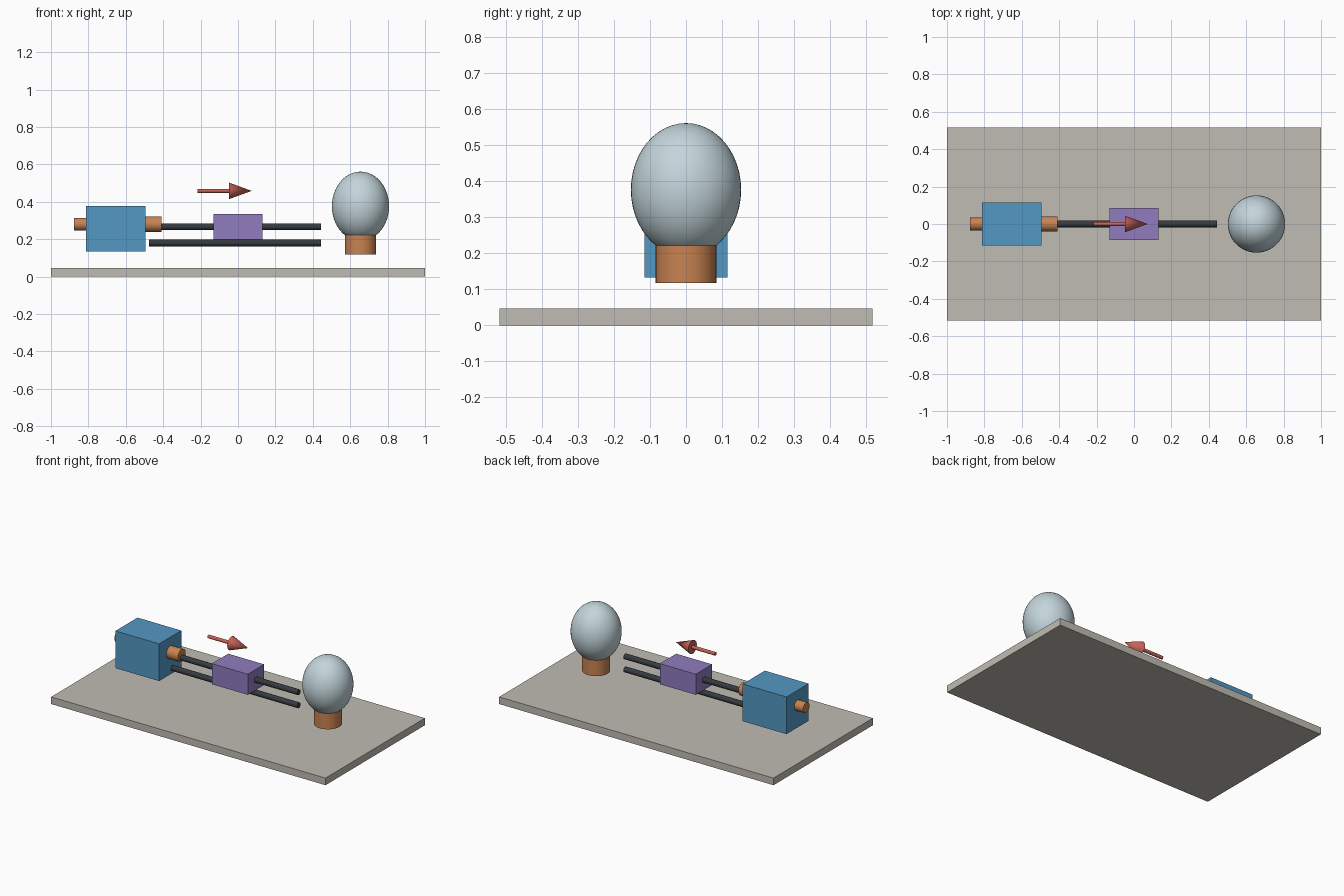
import bpy
import math

cube = bpy.data.objects.get("Cube")
if cube:
    bpy.data.objects.remove(cube, do_unlink=True)


def material(name, *srgb):
    linear = [((c / 255 + 0.055) / 1.055) ** 2.4 for c in srgb] + [1.0]
    mat = bpy.data.materials.new(name)
    mat.use_nodes = True
    mat.diffuse_color = linear
    bsdf = next(n for n in mat.node_tree.nodes if n.type == 'BSDF_PRINCIPLED')
    bsdf.inputs["Base Color"].default_value = linear
    return mat


stone = material("warm grey", 192, 188, 179)
blue = material("blue", 83, 152, 197)
copper = material("copper", 200, 131, 82)
charcoal = material("charcoal", 54, 58, 63)
purple = material("purple", 144, 124, 190)
glass = material("pale blue grey", 195, 213, 219)
red = material("red", 200, 98, 88)


def finish(name, mat, smooth=True):
    obj = bpy.context.object
    obj.name = obj.data.name = name
    obj.data.materials.append(mat)
    bpy.ops.object.transform_apply(location=False, rotation=True, scale=True)
    if smooth:
        bpy.ops.object.shade_smooth_by_angle(angle=math.radians(35))
    return obj


def box(name, mat, x, y, z):
    """Box from its x range, half depth and z range."""
    bpy.ops.mesh.primitive_cube_add(
        size=1, location=((x[0] + x[1]) / 2, 0, (z[0] + z[1]) / 2))
    bpy.context.object.scale = (x[1] - x[0], 2 * y, z[1] - z[0])
    return finish(name, mat, False)


def rod(name, mat, x, z, radius, tip=None):
    """Round bar along x; a tip radius turns it into a cone."""
    bpy.ops.mesh.primitive_cone_add(
        vertices=32, radius1=radius, radius2=radius if tip is None else tip,
        depth=x[1] - x[0], location=((x[0] + x[1]) / 2, 0, z),
        rotation=(0, math.pi / 2, 0))
    return finish(name, mat)


# Base plate
box("base_plate", stone, (-1, 1), 0.517, (0, 0.047))

# Drive block with a boss on each end
box("drive_block", blue, (-0.813, -0.494), 0.115, (0.133, 0.378))
rod("rear_boss", copper, (-0.877, -0.78), 0.28, 0.034)
rod("front_boss", copper, (-0.53, -0.41), 0.28, 0.041)

# Guide rods and the sliding carriage
for label, height in (("upper", 0.266), ("lower", 0.18)):
    rod(label + "_rod", charcoal, (-0.476, 0.444), height, 0.018)
box("carriage", purple, (-0.131, 0.131), 0.085, (0.198, 0.334))

# Bulb on its collar
bpy.ops.mesh.primitive_cylinder_add(
    vertices=48, radius=0.084, depth=0.105, location=(0.655, 0, 0.17))
finish("bulb_collar", copper)
bpy.ops.mesh.primitive_uv_sphere_add(
    segments=48, ring_count=24, radius=1, location=(0.655, 0, 0.376))
bpy.context.object.scale = (0.153, 0.153, 0.185)
finish("bulb", glass)

# Direction arrow
rod("arrow_shaft", red, (-0.216, -0.04), 0.458, 0.011)
rod("arrow_head", red, (-0.048, 0.073), 0.458, 0.044, 0)
